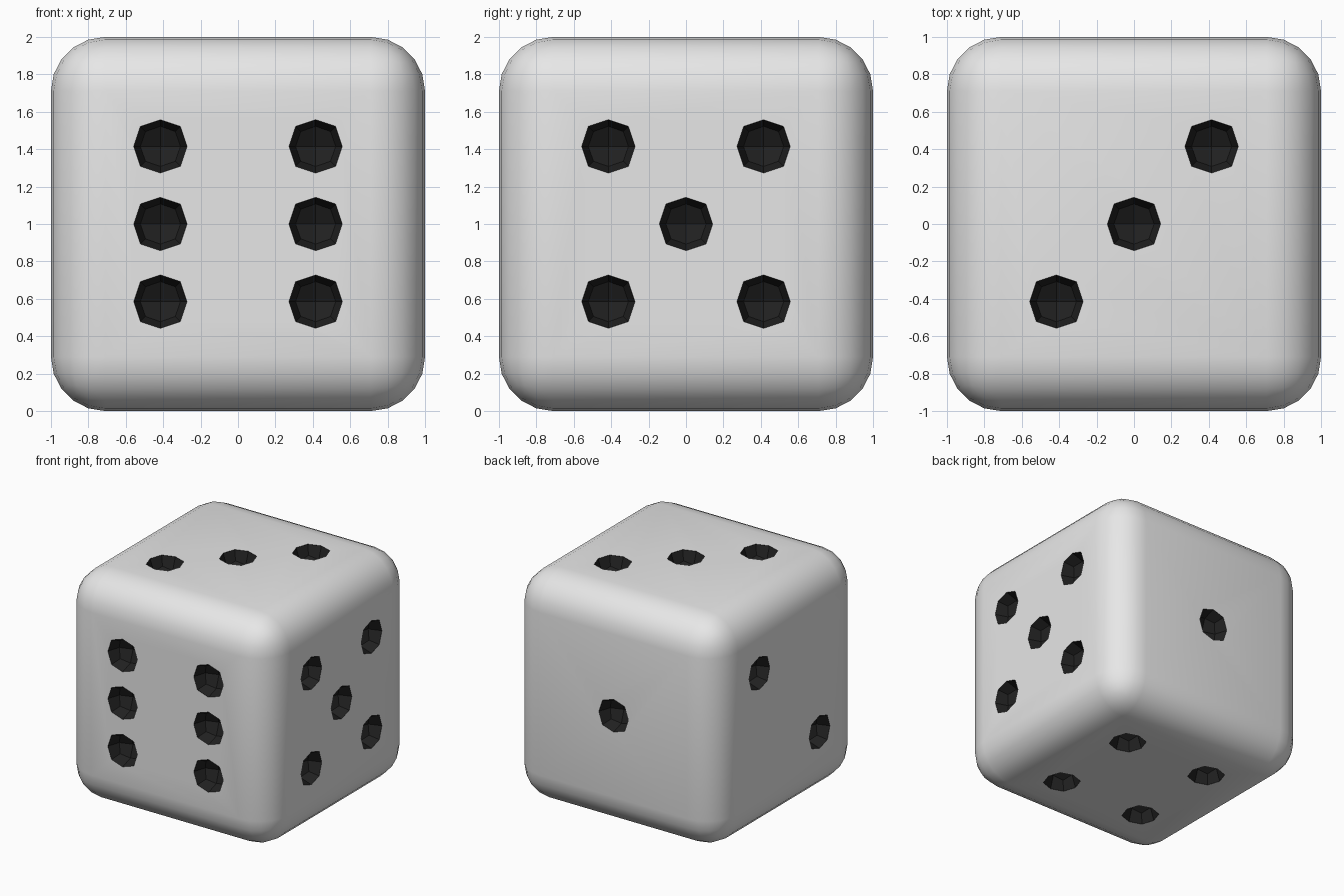
import bpy, bmesh
from mathutils import Vector, Matrix

if "Cube" in bpy.data.objects:
    bpy.data.objects.remove(bpy.data.objects["Cube"])


def material(name, c):
    m = bpy.data.materials.new(name)
    m.diffuse_color = (c, c, c, 1)
    m.use_nodes = True
    m.node_tree.nodes["Principled BSDF"].inputs["Base Color"].default_value = m.diffuse_color
    return m


mats = [material("off white", 0.8), material("black pip", 0.015)]


def mesh_object(name, bm):
    me = bpy.data.meshes.new(name)
    bm.to_mesh(me)
    bm.free()
    ob = bpy.data.objects.new(name, me)
    bpy.context.collection.objects.link(ob)
    for m in mats:
        me.materials.append(m)
    return ob


# rounded cube body
bm = bmesh.new()
bmesh.ops.create_cube(bm, size=2, matrix=Matrix.Translation((0, 0, 1)))
bmesh.ops.bevel(bm, geom=bm.edges[:], offset=0.29, segments=5, profile=0.5, affect='EDGES')
body = mesh_object("die_body", bm)

# template low-poly ball: once-subdivided cube with rounded corners and edges
R = 0.143
RADIUS = {1: 1.0, 2: 0.75, 3: 0.556}
bm = bmesh.new()
bmesh.ops.create_cube(bm, size=2)
bmesh.ops.subdivide_edges(bm, edges=bm.edges[:], cuts=1, use_grid_fill=True)
for w in bm.verts:
    k = sum(abs(c) > 0.5 for c in w.co)
    w.co *= RADIUS[k] * R
for f in bm.faces:
    f.material_index = 1
ball = bpy.data.meshes.new("pip_ball")
bm.to_mesh(ball)
bm.free()

# pip layouts: face direction, in-plane axes, grid positions
D = 0.415
X, Y, Z = Vector((1, 0, 0)), Vector((0, 1, 0)), Vector((0, 0, 1))
diag = [(-1, -1), (1, 1)]
four = diag + [(-1, 1), (1, -1)]
layouts = [
    (-Y, X, Z, four + [(-1, 0), (1, 0)]),
    (X, Y, Z, four + [(0, 0)]),
    (Z, X, Y, diag + [(0, 0)]),
    (Y, X, Z, [(0, 0)]),
    (-X, Y, Z, diag),
    (-Z, X, Y, four),
]

# all pip cutters in one mesh
bm = bmesh.new()
for n, u, v, spots in layouts:
    for a, b in spots:
        start = len(bm.verts)
        bm.from_mesh(ball)
        centre = Z + n * 0.999 + D * (a * u + b * v)
        bmesh.ops.translate(bm, verts=list(bm.verts)[start:], vec=centre)
cutter = mesh_object("pip_cutter", bm)
cutter.hide_render = True
bpy.data.meshes.remove(ball)

# carve the pips
mod = body.modifiers.new("pips", 'BOOLEAN')
mod.operation = 'DIFFERENCE'
mod.solver = 'EXACT'
mod.object = cutter
bpy.ops.object.select_all(action='DESELECT')
bpy.context.view_layer.objects.active = body
body.select_set(True)
bpy.ops.object.modifier_apply(modifier=mod.name)
bpy.data.objects.remove(cutter)

# smooth body, faceted pips
bpy.ops.object.shade_smooth_by_angle(angle=0.6)
for p in body.data.polygons:
    if p.material_index == 1:
        p.use_smooth = False
